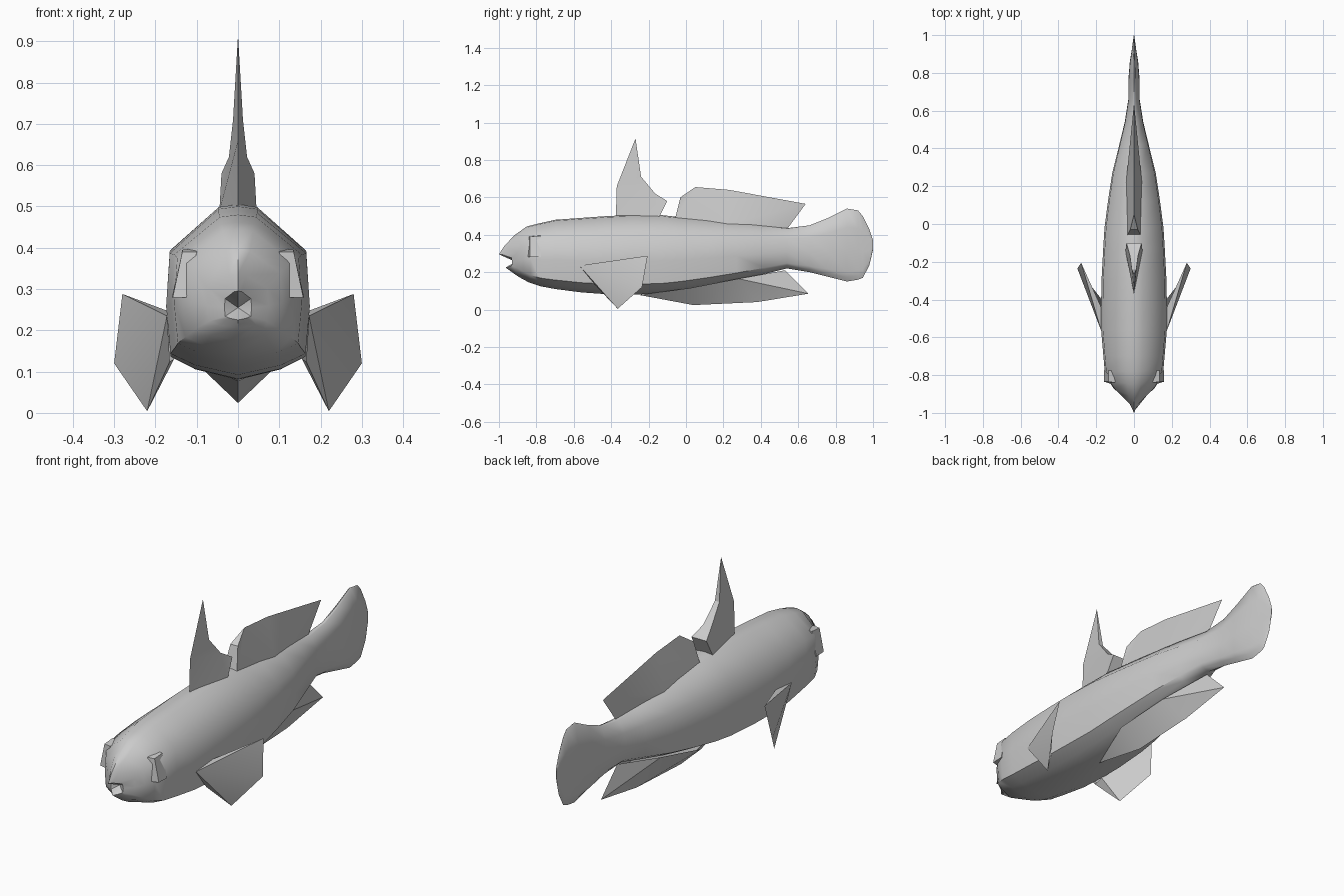
import bpy
import math

if "Cube" in bpy.data.objects:
    bpy.data.objects.remove(bpy.data.objects["Cube"])

grey = bpy.data.materials.new("light_grey")
grey.diffuse_color = (0.6, 0.6, 0.6, 1)
grey.use_nodes = True
grey.node_tree.nodes["Principled BSDF"].inputs["Base Color"].default_value = grey.diffuse_color


def make(name, verts, faces, angle=40, mirror=False):
    """Mesh object with clean normals; optional mirrored copy across x = 0."""
    me = bpy.data.meshes.new(name)
    me.from_pydata(verts, [], faces)
    ob = bpy.data.objects.new(name, me)
    bpy.context.collection.objects.link(ob)
    me.materials.append(grey)
    bpy.ops.object.select_all(action='DESELECT')
    ob.select_set(True)
    bpy.context.view_layer.objects.active = ob
    bpy.ops.object.mode_set(mode='EDIT')
    bpy.ops.mesh.select_all(action='SELECT')
    bpy.ops.mesh.normals_make_consistent(inside=False)
    bpy.ops.object.mode_set(mode='OBJECT')
    bpy.ops.object.shade_smooth_by_angle(angle=math.radians(angle))
    if mirror:
        ob.modifiers.new("mirror", 'MIRROR').use_mirror_merge = False
    return ob


# Half cross-section of the body: (share of half width, share of height)
HALF = [(0, 1), (.27, .985), (.95, .74), (1, .42), (.94, .13), (.6, .06), (0, 0)]
SECTION = HALF + [(-x, t) for x, t in HALF[-2:0:-1]]
N = len(SECTION)

# Stations from mouth to tail: y, bottom, top, half width, forward sweep
STATIONS = [
    (-.93, .225, .295, .033, .07), (-.90, .205, .335, .075, .075),
    (-.87, .175, .395, .108, .05), (-.83, .145, .445, .135, .02),
    (-.78, .125, .462, .155, 0), (-.70, .11, .48, .162, 0),
    (-.56, .092, .49, .174, 0), (-.42, .082, .50, .174, 0),
    (-.30, .08, .505, .172, 0), (-.13, .085, .505, .163, 0),
    (-.02, .10, .493, .156, 0), (.12, .125, .48, .138, 0),
    (.27, .155, .467, .115, 0), (.42, .19, .45, .078, 0),
    (.54, .22, .435, .049, 0), (.66, .20, .45, .03, 0),
    (.76, .175, .49, .03, 0), (.86, .15, .54, .022, 0),
    (.92, .16, .53, .012, 0), (.945, .17, .50, .009, 0),
    (.98, .235, .43, .004, 0), (1.0, .32, .37, .001, 0)]

# Body with tail fin, lofted through the stations, with an open mouth
verts, faces = [], []
for y, zb, zt, w, sweep in STATIONS:
    for x, t in SECTION:
        s = sweep * (1 - abs(x)) * (1 if t > .5 else .5)
        verts.append((x * w, y - s, zb + t * (zt - zb)))
for r in range(len(STATIONS) - 1):
    for i in range(N):
        j = (i + 1) % N
        faces.append((r * N + i, r * N + j, (r + 1) * N + j, (r + 1) * N + i))
verts.append((0, -.91, .255))
faces += [(len(verts) - 1, (i + 1) % N, i) for i in range(N)]
last = (len(STATIONS) - 1) * N
faces.append(tuple(range(last, last + N)))
make("body", verts, faces, 50)

# Raised eye plates on the sides of the head
front = [(.10, -.84, .39), (.135, -.835, .39), (.158, -.835, .28), (.125, -.845, .28)]
back = [(.09, -.775, .40), (.135, -.775, .395), (.160, -.775, .28), (.12, -.775, .28)]
make("eye_plate", front + back,
     [(0, 1, 2, 3), (4, 5, 6, 7)] + [(i, (i + 1) % 4, 4 + (i + 1) % 4, 4 + i) for i in range(4)],
     30, True)


def wedge_fin(name, ridge, pairs, sides, caps):
    """Fin from centre ridge points (y, z) and mirrored pairs (x, y, z).
    sides: faces on the right side (r = ridge, p = pair); caps: faces spanning both sides."""
    v = [(0, y, z) for y, z in ridge]
    nr, m = len(ridge), len(pairs)
    v += list(pairs) + [(-x, y, z) for x, y, z in pairs]

    def index(key, side):
        k = int(key[1])
        return k if key[0] == 'r' else nr + k + (m if side == 'l' else 0)

    f = []
    for s in sides:
        keys = s.split()
        f.append([index(k, 'p') for k in keys])
        f.append([index(k, 'l') for k in reversed(keys)])
    for c in caps:
        keys = c.split()
        f.append([index(k, k[0]) for k in keys])
    make(name, v, f, 30)


# Tall first back fin: sharp leading edge, broad trailing face
wedge_fin("front_back_fin",
          [(-.375, .49), (-.37, .66), (-.27, .915)],
          [(.012, -.24, .71), (.022, -.165, .62), (.04, -.10, .58), (.045, -.145, .49)],
          ["r1 r2 p0", "r1 p0 p1", "r0 r1 p1 p3", "p1 p2 p3"],
          ["r2 p0 l0", "p0 l0 l1 p1", "p1 l1 l2 p2", "p2 l2 l3 p3"])

# Long second back fin: broad leading face, sharp trailing edge
wedge_fin("rear_back_fin",
          [(.05, .655), (.23, .64), (.64, .565), (.54, .43)],
          [(.02, -.03, .60), (.036, -.06, .48), (.042, .22, .455)],
          ["r0 p0 p1", "r0 r1 p2 p1", "r1 r2 p2", "r2 r3 p2"],
          ["r0 p0 l0", "p0 l0 l1 p1"])

# Belly fin, blending into the underside
wedge_fin("belly_fin",
          [(-.25, .078), (.04, .024), (.38, .04), (.655, .085), (.53, .21)],
          [(.095, .02, .115), (.06, .28, .165)],
          ["r0 r1 p0", "r1 r2 p1 p0", "r2 r3 p1", "r3 r4 p1"], [])

# Side fins, thicker at the root
side = [(.172, -.57, .235), (.28, -.205, .288), (.30, -.235, .12),
        (.22, -.365, .004), (.165, -.48, .125), (.165, -.46, .245), (.155, -.42, .13)]
make("side_fin", side,
     [(0, 1, 2), (0, 2, 3), (0, 3, 4), (0, 5, 1), (5, 6, 2, 1), (6, 3, 2), (6, 4, 3)],
     30, True)
